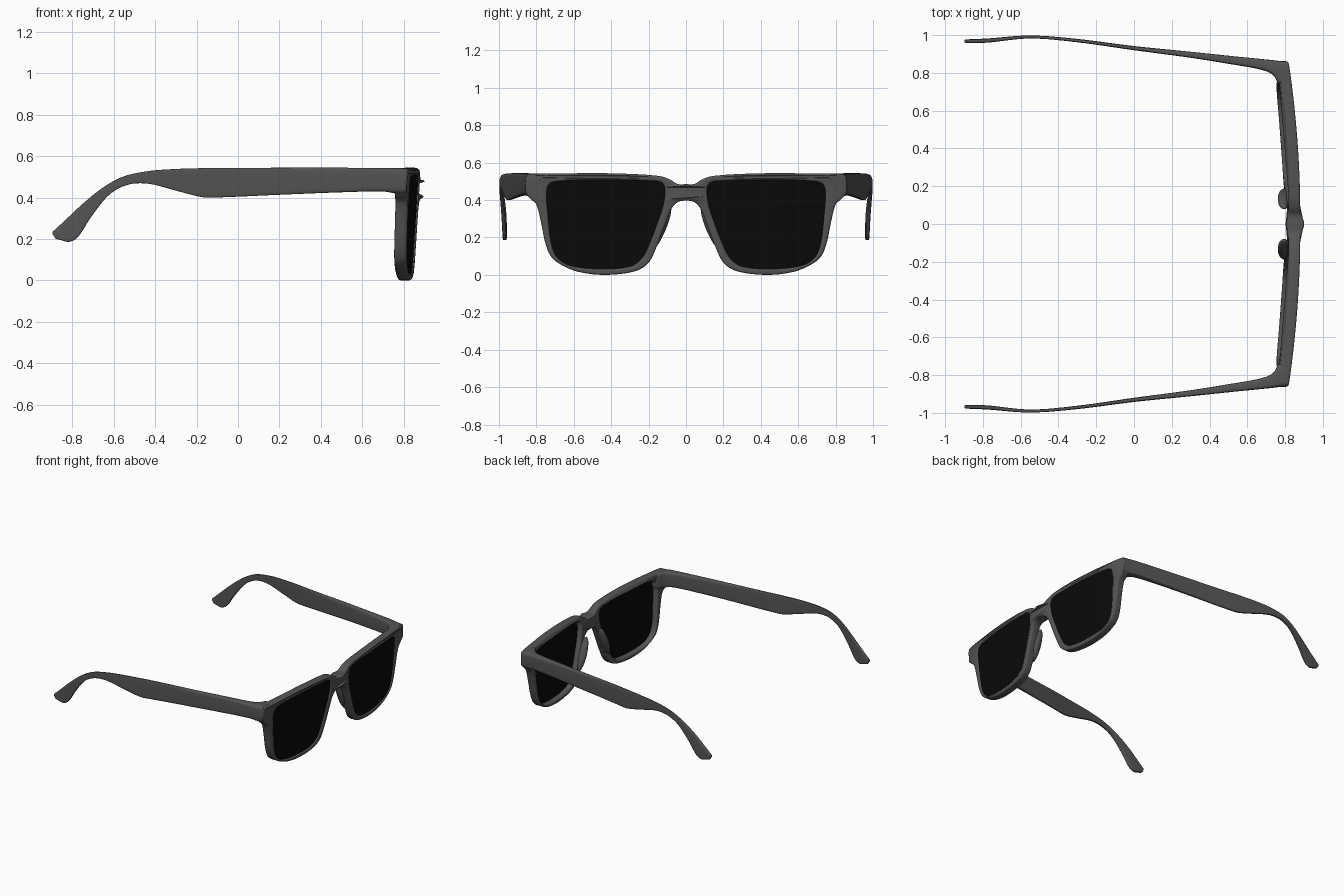
import bpy, bmesh, math
from mathutils import Vector

cube = bpy.data.objects.get("Cube")
if cube:
    bpy.data.objects.remove(cube, do_unlink=True)


def material(name, value):
    m = bpy.data.materials.new(name)
    m.use_nodes = True
    m.diffuse_color = (value, value, value, 1)
    bsdf = m.node_tree.nodes["Principled BSDF"]
    bsdf.inputs["Base Color"].default_value = m.diffuse_color
    bsdf.inputs["Roughness"].default_value = 0.5
    return m


GREY = material("charcoal plastic", 0.09)
BLACK = material("black lens", 0.003)


def smooth(points, steps=6, closed=True):
    """Chord-length spline through the points."""
    p = [Vector(q) for q in points]
    n, out = len(p), []

    def tangent(i):
        if closed:
            a, b, c = p[i - 1], p[i % n], p[(i + 1) % n]
            return (c - a) / ((b - a).length + (c - b).length)
        a, c = p[max(i - 1, 0)], p[min(i + 1, n - 1)]
        return (c - a) / sum((p[k + 1] - p[k]).length
                             for k in range(max(i - 1, 0), min(i + 1, n - 1)))

    for i in range(n if closed else n - 1):
        j = (i + 1) % n
        d = (p[j] - p[i]).length
        m0, m1 = tangent(i) * d, tangent(j) * d
        for s in range(steps):
            t = s / steps
            h = t * t * (3 - 2 * t)
            out.append(p[i] * (1 - h) + p[j] * h
                       + m0 * t * (1 - t) ** 2 - m1 * t * t * (1 - t))
    return out if closed else out + [p[-1]]


def add(name, mesh, mat, mirror=True):
    ob = bpy.data.objects.new(name, mesh)
    bpy.context.collection.objects.link(ob)
    mesh.materials.clear()
    mesh.materials.append(mat)
    bpy.ops.object.select_all(action='DESELECT')
    bpy.context.view_layer.objects.active = ob
    ob.select_set(True)
    bpy.ops.object.shade_smooth_by_angle(angle=math.radians(40))
    if mirror:
        mod = ob.modifiers.new("mirror", 'MIRROR')
        mod.use_axis = (False, True, False)
        mod.use_mirror_merge = False
    return ob


def loft(name, rings, mat):
    """Skin a list of closed rings and cap both ends."""
    bm = bmesh.new()
    loops = [[bm.verts.new(v) for v in r] for r in rings]
    for a, b in zip(loops, loops[1:]):
        for i in range(len(a)):
            j = (i + 1) % len(a)
            bm.faces.new((a[i], a[j], b[j], b[i]))
    bm.faces.new(loops[0])
    bm.faces.new(loops[-1])
    bmesh.ops.recalc_face_normals(bm, faces=bm.faces)
    mesh = bpy.data.meshes.new(name)
    bm.to_mesh(mesh)
    bm.free()
    return add(name, mesh, mat)


def front_x(y, z):
    """Curved, leaning front surface of the glasses."""
    return 0.88 - 0.085 * y * y - 0.055 * (0.5 - z)


# Outlines in (y, z) of half the frame and of one lens opening
half = [(0.045, 0.486), (0.085, 0.51), (0.14, 0.528), (0.3, 0.54), (0.5, 0.544),
        (0.7, 0.541), (0.84, 0.537), (0.858, 0.52), (0.858, 0.44), (0.835, 0.41),
        (0.8, 0.375), (0.775, 0.28), (0.752, 0.17), (0.72, 0.095), (0.66, 0.05),
        (0.57, 0.015), (0.43, 0.0), (0.27, 0.02), (0.2, 0.065), (0.155, 0.155),
        (0.115, 0.26), (0.08, 0.35), (0.045, 0.388)]
opening = [(0.46, 0.508), (0.68, 0.5), (0.73, 0.485), (0.745, 0.44), (0.738, 0.32),
           (0.72, 0.17), (0.69, 0.095), (0.62, 0.05), (0.46, 0.032), (0.3, 0.045),
           (0.235, 0.09), (0.19, 0.18), (0.145, 0.3), (0.12, 0.38), (0.113, 0.46),
           (0.13, 0.492), (0.18, 0.502)]
outline = [(0, 0.485)] + half + [(0, 0.397)] + [(-y, z) for y, z in reversed(half)]
hole = smooth(opening)

# Front frame: filled rounded outline with two openings, then bent
BEVEL, HALF = 0.01, 0.03
curve = bpy.data.curves.new("frame_outline", 'CURVE')
curve.dimensions = '2D'
curve.fill_mode = 'BOTH'
curve.extrude = HALF - BEVEL
curve.bevel_depth = BEVEL
curve.bevel_resolution = 2
curve.offset = -BEVEL
for pts in (smooth(outline), hole, [(-y, z) for y, z in hole]):
    sp = curve.splines.new('POLY')
    sp.points.add(len(pts) - 1)
    for point, (y, z) in zip(sp.points, pts):
        point.co = (y, z, 0, 1)
    sp.use_cyclic_u = True
helper = bpy.data.objects.new("frame_outline", curve)
bpy.context.collection.objects.link(helper)
dg = bpy.context.evaluated_depsgraph_get()
frame = bpy.data.meshes.new_from_object(helper.evaluated_get(dg))
bpy.data.objects.remove(helper, do_unlink=True)
for v in frame.vertices:
    y, z, t = v.co
    bridge = math.exp(-(y / 0.05) ** 2)
    x = front_x(y, z) - HALF + t + bridge * (0.022 if t > 0 else -0.012)
    v.co = (x, y, z)
bm = bmesh.new()
bm.from_mesh(frame)
bmesh.ops.remove_doubles(bm, verts=bm.verts, dist=0.0002)
bmesh.ops.recalc_face_normals(bm, faces=bm.faces)
bm.to_mesh(frame)
bm.free()
frame.name = "front_frame"
add("front_frame", frame, GREY, mirror=False)

# Lenses: concentric rings on the curved front, with a matching back
centre = Vector((0.45, 0.28))


def lens_ring(scale, depth):
    ring = [centre + (p - centre) * scale for p in hole]
    return [(front_x(y, z) - depth, y, z) for y, z in ring]


scales = (0.05, 0.35, 0.7, 1.02)
loft("lenses", [lens_ring(s, 0.008) for s in scales]
     + [lens_ring(s, 0.022) for s in reversed(scales)], BLACK)

# Temple arms: stations of top x, top z, bottom x, bottom z
stations = [(-0.895, 0.235, -0.87, 0.198), (-0.87, 0.258, -0.815, 0.186),
            (-0.82, 0.305, -0.77, 0.213), (-0.75, 0.37, -0.71, 0.305),
            (-0.65, 0.45, -0.62, 0.415), (-0.55, 0.503, -0.53, 0.462),
            (-0.43, 0.528, -0.43, 0.466), (-0.3, 0.538, -0.3, 0.433),
            (-0.17, 0.542, -0.17, 0.401), (-0.1, 0.543, -0.1, 0.4),
            (0.2, 0.544, 0.2, 0.413), (0.5, 0.544, 0.5, 0.425),
            (0.7, 0.543, 0.7, 0.429), (0.76, 0.543, 0.76, 0.42),
            (0.812, 0.541, 0.812, 0.42)]
# Plan view of the arm: x, outer y, inner y
plan = smooth([(-0.9, 0.977, 0.957), (-0.78, 0.982, 0.96), (-0.55, 0.998, 0.982),
               (-0.3, 0.98, 0.962), (0, 0.942, 0.92), (0.3, 0.912, 0.88),
               (0.5, 0.891, 0.848), (0.65, 0.876, 0.822), (0.72, 0.869, 0.8),
               (0.755, 0.865, 0.765), (0.765, 0.864, 0.74), (0.82, 0.859, 0.74)],
              8, False)


def plan_at(x):
    for a, b in zip(plan, plan[1:]):
        if x <= b.x:
            return a.lerp(b, max(0, (x - a.x) / (b.x - a.x)))
    return plan[-1]


def arm_ring(s, size=1.0):
    top, low = Vector((s[0], s[1])), Vector((s[2], s[3]))
    ring = []
    for k in range(24):
        a = math.tau * (k + 0.5) / 24
        u, w = (math.copysign(abs(f) ** 0.35, f) * size
                for f in (math.cos(a), math.sin(a)))
        x, z = (top + low) / 2 + (top - low) / 2 * u
        _, outer, inner = plan_at(x)
        ring.append((x, (outer + inner) / 2 + (outer - inner) / 2 * w, z))
    return ring


arm = smooth([Vector(s) for s in stations], 5, False)
tip = arm[0] - Vector((0.006, 0.004, 0.006, 0.004))
loft("temple_arms", [arm_ring(tip, 0.7)] + [arm_ring(s) for s in arm], GREY)

# Nose pads: tilted rounded swellings behind the inner rims
bm = bmesh.new()
bmesh.ops.create_uvsphere(bm, u_segments=24, v_segments=14, radius=1)
pads = bpy.data.meshes.new("nose_pads")
bm.to_mesh(pads)
bm.free()
tilt = math.radians(23)
for v in pads.vertices:
    x, y, z = v.co.x * 0.034, v.co.y * 0.026, v.co.z * 0.125
    v.co = (0.795 + x, 0.133 + y * math.cos(tilt) - z * math.sin(tilt),
            0.25 + y * math.sin(tilt) + z * math.cos(tilt))
add("nose_pads", pads, GREY)
